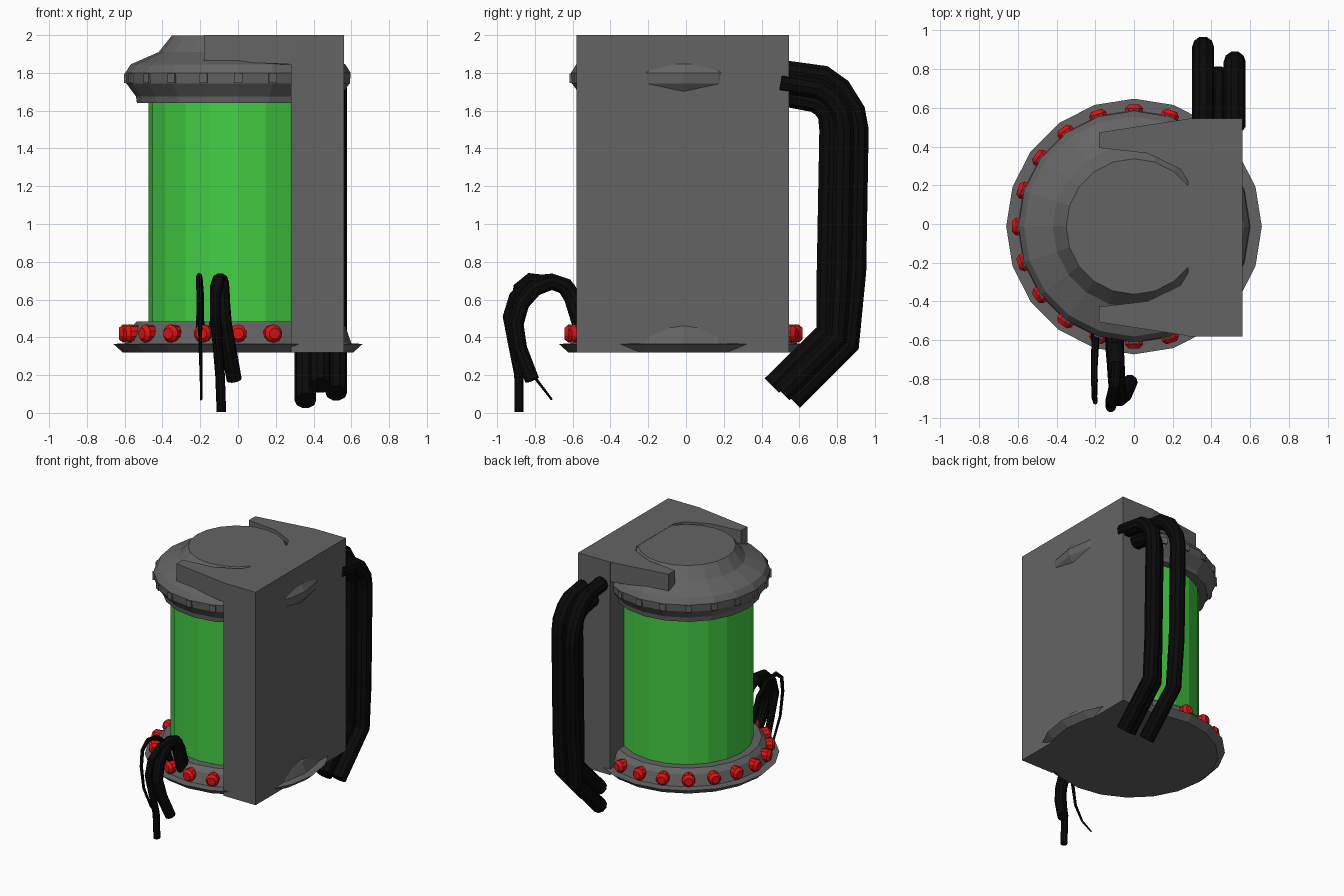
import bpy, bmesh, math
from mathutils import Vector, Matrix

if "Cube" in bpy.data.objects:
    bpy.data.objects.remove(bpy.data.objects["Cube"])

CY = -0.013   # tank axis offset in y
SIDES = 20


def material(name, rgb):
    m = bpy.data.materials.new(name)
    m.diffuse_color = (*rgb, 1)
    m.use_nodes = True
    m.node_tree.nodes["Principled BSDF"].inputs["Base Color"].default_value = m.diffuse_color
    return m


GREY = material("dark grey metal", (0.127, 0.127, 0.127))
GREEN = material("green fluid", (0.056, 0.63, 0.056))
RED = material("red light", (0.75, 0.006, 0.006))
BLACK = material("black rubber", (0.003, 0.003, 0.003))


def finish(name, bm, mat, smooth=False):
    bmesh.ops.recalc_face_normals(bm, faces=bm.faces)
    me = bpy.data.meshes.new(name)
    bm.to_mesh(me)
    bm.free()
    me.materials.append(mat)
    for p in me.polygons:
        p.use_smooth = smooth
    ob = bpy.data.objects.new(name, me)
    bpy.context.collection.objects.link(ob)
    return ob


def lathe(name, profile, mat, sides=SIDES, matrix=None):
    """Closed solid of revolution from (radius, height) points."""
    bm = bmesh.new()
    rings = [[bm.verts.new((r * math.cos(math.tau * i / sides),
                            r * math.sin(math.tau * i / sides), z))
              for i in range(sides)] for r, z in profile]
    for a, b in zip(rings, rings[1:]):
        for i in range(sides):
            j = (i + 1) % sides
            bm.faces.new((a[i], a[j], b[j], b[i]))
    bm.faces.new(rings[0])
    bm.faces.new(rings[-1])
    bm.transform(matrix or Matrix.Translation((0, CY, 0)))
    return finish(name, bm, mat)


def prism(name, outline, z0, z1, mat):
    """Vertical extrusion of an xy outline; z0 may be a function of x."""
    low = z0 if callable(z0) else (lambda x: z0)
    bm = bmesh.new()
    bot = [bm.verts.new((x, y, low(x))) for x, y in outline]
    top = [bm.verts.new((x, y, z1)) for x, y in outline]
    bm.faces.new(bot)
    bm.faces.new(top)
    n = len(outline)
    for i in range(n):
        j = (i + 1) % n
        bm.faces.new((bot[i], bot[j], top[j], top[i]))
    return finish(name, bm, mat)


def tube(name, pts, r0, r1, sides=10):
    """Capped tube with radius going from r0 to r1 along the points."""
    pts = [Vector(p) for p in pts]
    bm = bmesh.new()
    rings = []
    for k, p in enumerate(pts):
        d_in = (p - pts[k - 1]).normalized() if k else Vector()
        d_out = (pts[k + 1] - p).normalized() if k < len(pts) - 1 else Vector()
        t = (d_in + d_out).normalized()
        u = (Vector((1, 0, 0)) - t * t.x).normalized()
        v = t.cross(u)
        r = r0 + (r1 - r0) * k / (len(pts) - 1)
        rings.append([bm.verts.new(p + r * (u * math.cos(math.tau * i / sides)
                                            + v * math.sin(math.tau * i / sides)))
                      for i in range(sides)])
    for a, b in zip(rings, rings[1:]):
        for i in range(sides):
            j = (i + 1) % sides
            bm.faces.new((a[i], a[j], b[j], b[i]))
    bm.faces.new(rings[0])
    bm.faces.new(rings[-1])
    return finish(name, bm, BLACK)


# tank: base, glass body and domed lid
lathe("base", [(0.61, 0.32), (0.66, 0.365), (0.60, 0.368), (0.572, 0.45),
               (0.535, 0.485), (0.46, 0.485)], GREY)
lathe("fluid_cylinder", [(0.475, 0.47), (0.475, 1.66)], GREEN)
lathe("lid", [(0.535, 1.64), (0.54, 1.675), (0.592, 1.745), (0.597, 1.80),
              (0.568, 1.845), (0.42, 1.91), (0.35, 1.998)], GREY)

# small ribs round the lid and red lights round the base, left clear of the box
for k in range(SIDES):
    ang = math.tau * k / SIDES
    if math.cos(ang) > 0.35:
        continue
    spin = Matrix.Translation((0, CY, 0)) @ Matrix.Rotation(ang, 4, 'Z')
    bm = bmesh.new()
    bmesh.ops.create_cube(bm, size=1, matrix=spin @ Matrix.Translation((0.588, 0, 1.772))
                          @ Matrix.Diagonal((0.03, 0.045, 0.05, 1)))
    finish(f"lid_rib_{k}", bm, GREY)
    lathe(f"base_light_{k}", [(0.045, 0), (0.048, 0.055), (0.03, 0.075)], RED, 10,
          spin @ Matrix.Translation((0.555, 0, 0.42)) @ Matrix.Rotation(math.pi / 2, 4, 'Y'))

# back box with two clamp arms over the lid
prism("box", [(0.28, -0.58), (0.56, -0.58), (0.56, 0.545), (0.28, 0.545)], 0.32, 2.0, GREY)
arm = [(0.29, 0.562), (-0.18, 0.49), (-0.18, 0.41), (0.07, 0.382), (0.24, 0.30), (0.30, 0.20)]
for name, s in (("arm_back", 1), ("arm_front", -1)):
    prism(name, [(x, -0.017 + s * y) for x, y in arm],
          lambda x: 1.865 if x < 0.05 else 1.845, 2.0, GREY)

# three thick hoses at the back, blended between an outer and an inner route
outer = [(0.50, 1.815), (0.73, 1.785), (0.82, 1.72), (0.895, 1.60),
         (0.913, 1.50), (0.90, 0.75), (0.865, 0.36), (0.565, 0.065)]
inner = [(0.50, 1.68), (0.68, 1.645), (0.72, 1.62), (0.75, 1.58),
         (0.76, 1.50), (0.745, 0.68), (0.74, 0.43), (0.455, 0.145)]
for name, x, f in (("hose_left", 0.357, 0), ("hose_middle", 0.435, 1), ("hose_right", 0.52, 0.5)):
    tube(name, [(x, a + (c - a) * f, b + (d - b) * f)
                for (a, b), (c, d) in zip(outer, inner)], 0.057, 0.057)

# torn cables at the front
tube("cable_thick", [(-0.10, -0.54, 0.42), (-0.10, -0.60, 0.61), (-0.10, -0.64, 0.67),
                     (-0.095, -0.71, 0.695), (-0.09, -0.80, 0.66), (-0.085, -0.87, 0.58),
                     (-0.075, -0.90, 0.47), (-0.05, -0.88, 0.34), (-0.02, -0.815, 0.175)],
     0.05, 0.04)
tube("cable_medium", [(-0.10, -0.54, 0.45), (-0.09, -0.61, 0.66), (-0.09, -0.72, 0.71),
                      (-0.10, -0.83, 0.70), (-0.12, -0.91, 0.62), (-0.12, -0.945, 0.51),
                      (-0.11, -0.92, 0.38), (-0.095, -0.885, 0.20), (-0.088, -0.885, 0.005)],
     0.03, 0.025)
tube("cable_thin", [(-0.20, -0.54, 0.42), (-0.20, -0.62, 0.62), (-0.205, -0.72, 0.71),
                    (-0.205, -0.83, 0.725), (-0.205, -0.90, 0.67), (-0.20, -0.92, 0.55),
                    (-0.20, -0.89, 0.37), (-0.195, -0.81, 0.20), (-0.195, -0.71, 0.07)],
     0.022, 0.006, 8)
